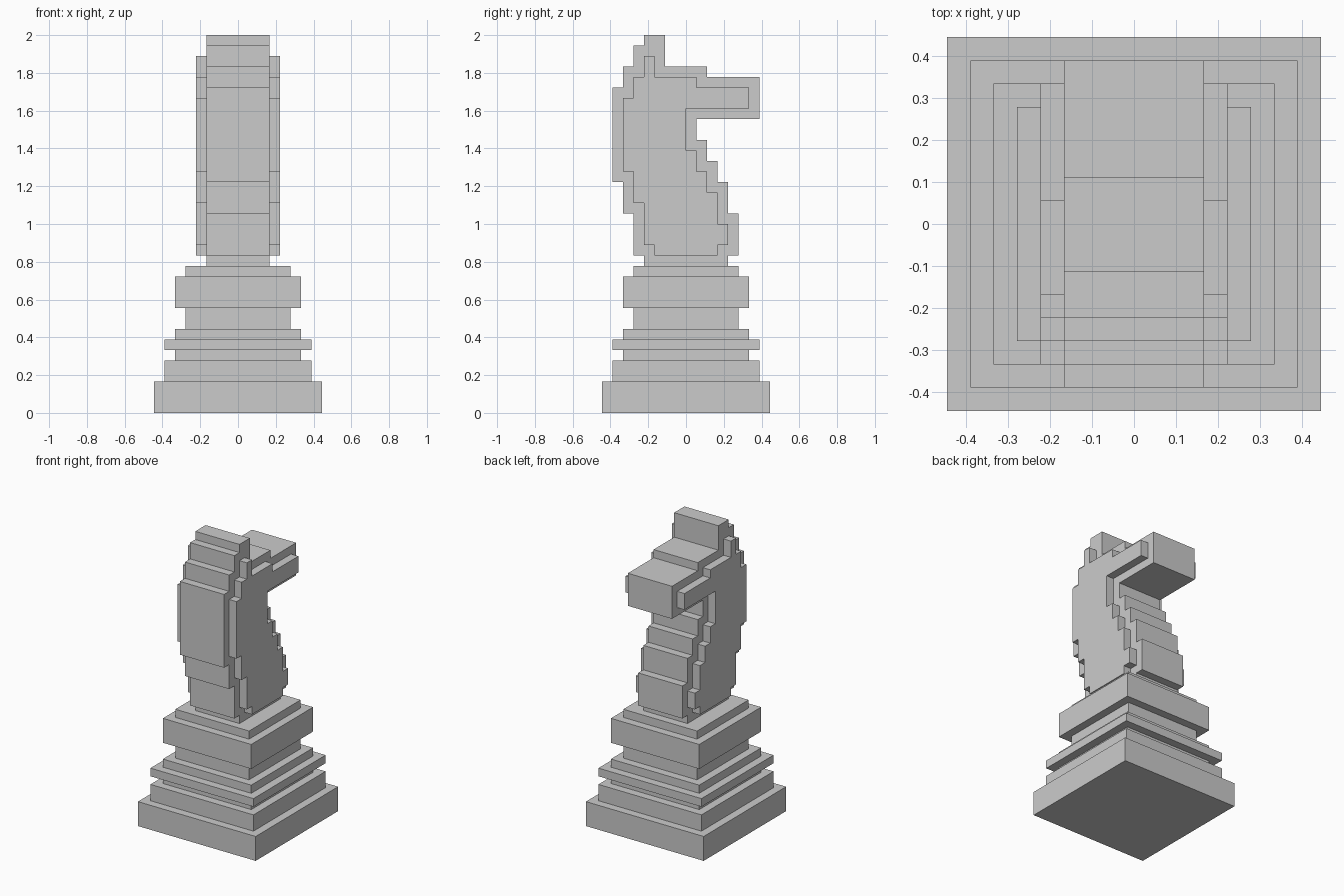
import bpy
import bmesh

if "Cube" in bpy.data.objects:
    bpy.data.objects.remove(bpy.data.objects["Cube"])

U = 1 / 18  # grid step of the blocky style


def finish(name, bm):
    bmesh.ops.recalc_face_normals(bm, faces=bm.faces)
    mesh = bpy.data.meshes.new(name)
    bm.to_mesh(mesh)
    bm.free()
    obj = bpy.data.objects.new(name, mesh)
    bpy.context.collection.objects.link(obj)
    return obj


def square_stack(name, tiers):
    """Stepped square column; tiers are (half width, top height) in steps."""
    bm = bmesh.new()
    rings, bottom = [], 0
    for half, top in tiers:
        for z in (bottom, top):
            rings.append([bm.verts.new((x * half * U, y * half * U, z * U))
                          for x, y in ((-1, -1), (1, -1), (1, 1), (-1, 1))])
        bottom = top
    for a, b in zip(rings, rings[1:]):
        for i in range(4):
            j = (i + 1) % 4
            bm.faces.new((a[i], a[j], b[j], b[i]))
    bm.faces.new(rings[0])
    bm.faces.new(rings[-1])
    return finish(name, bm)


def side_prism(name, half, back, front, bottom):
    """Extrude a stepped side profile across x; both sides list (y, top z) upwards."""
    def steps(side):
        pts, z = [], bottom
        for y, top in side:
            pts += [(y, z), (y, top)]
            z = top
        return pts
    outline = steps(back) + steps(front)[::-1]
    bm = bmesh.new()
    face = bm.faces.new([bm.verts.new((-half * U, y * U, z * U)) for y, z in outline])
    moved = bmesh.ops.extrude_face_region(bm, geom=[face])["geom"]
    bmesh.ops.translate(bm, vec=(2 * half * U, 0, 0),
                        verts=[v for v in moved if isinstance(v, bmesh.types.BMVert)])
    return finish(name, bm)


# Tiered pedestal
square_stack("pedestal", [(8, 3), (7, 5), (6, 6), (7, 7), (6, 8),
                          (5, 10), (6, 13), (5, 14)])

# Horse neck and head: tall narrow core
head = side_prism(
    "horse_head", 3,
    [(-4, 15), (-5, 19), (-6, 22), (-7, 31), (-6, 33), (-5, 35), (-4, 36)],
    [(4, 15), (5, 19), (4, 22), (3, 24), (2, 26), (1, 28), (7, 32), (2, 33), (-2, 36)],
    14)

# Inset cheek layer, one step wider on both sides
cheeks = side_prism(
    "cheek_layer", 4,
    [(-3, 16), (-4, 20), (-5, 23), (-6, 30), (-5, 32), (-4, 34)],
    [(3, 16), (4, 18), (3, 21), (2, 23), (1, 25), (0, 29), (6, 31), (1, 32), (-3, 34)],
    15)

# Merge the cheeks into the head
union = head.modifiers.new("merge_cheeks", 'BOOLEAN')
union.operation = 'UNION'
union.solver = 'EXACT'
union.object = cheeks
bpy.context.view_layer.objects.active = head
bpy.ops.object.modifier_apply(modifier=union.name)
bpy.data.objects.remove(cheeks)
